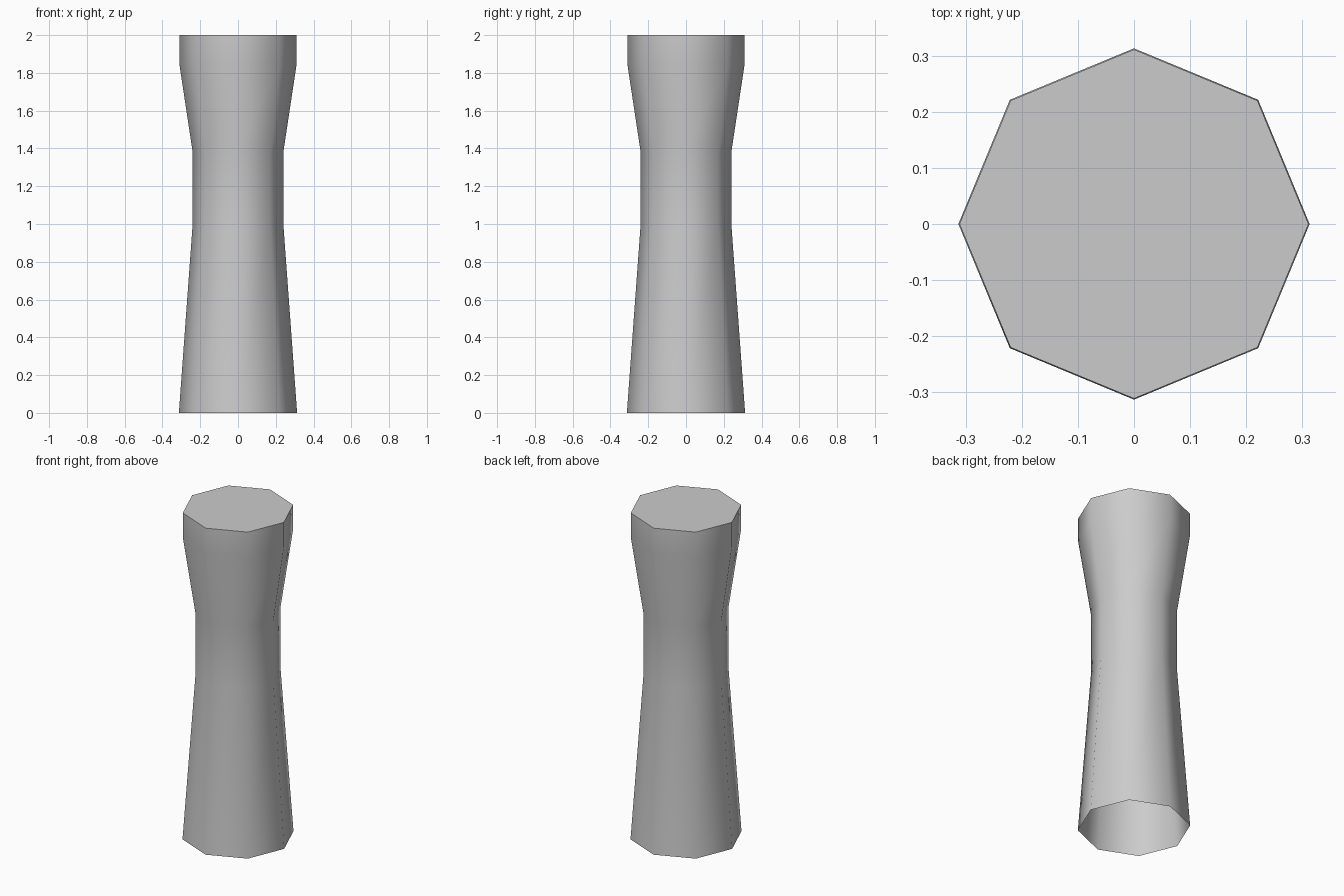
import bpy, bmesh
from math import cos, sin, pi, radians

if "Cube" in bpy.data.objects:
    bpy.data.objects.remove(bpy.data.objects["Cube"])

SIDES = 8
# (radius, height) profile of the column, bottom to top
PROFILE = [(0.313, 0.0), (0.24, 1.0), (0.24, 1.38), (0.311, 1.85), (0.311, 2.0)]

# Eight-sided column shaft, open underneath
bm = bmesh.new()
rings = [[bm.verts.new((r * cos(2 * pi * i / SIDES), r * sin(2 * pi * i / SIDES), z))
          for i in range(SIDES)] for r, z in PROFILE]
for low, high in zip(rings, rings[1:]):
    for i in range(SIDES):
        j = (i + 1) % SIDES
        bm.faces.new((low[i], low[j], high[j], high[i]))

# Flat top
bm.faces.new(rings[-1])

mesh = bpy.data.meshes.new("column")
bm.to_mesh(mesh)
bm.free()
column = bpy.data.objects.new("column", mesh)
bpy.context.collection.objects.link(column)

# Smooth sides, crisp top rim
bpy.context.view_layer.objects.active = column
column.select_set(True)
bpy.ops.object.shade_smooth_by_angle(angle=radians(60))
